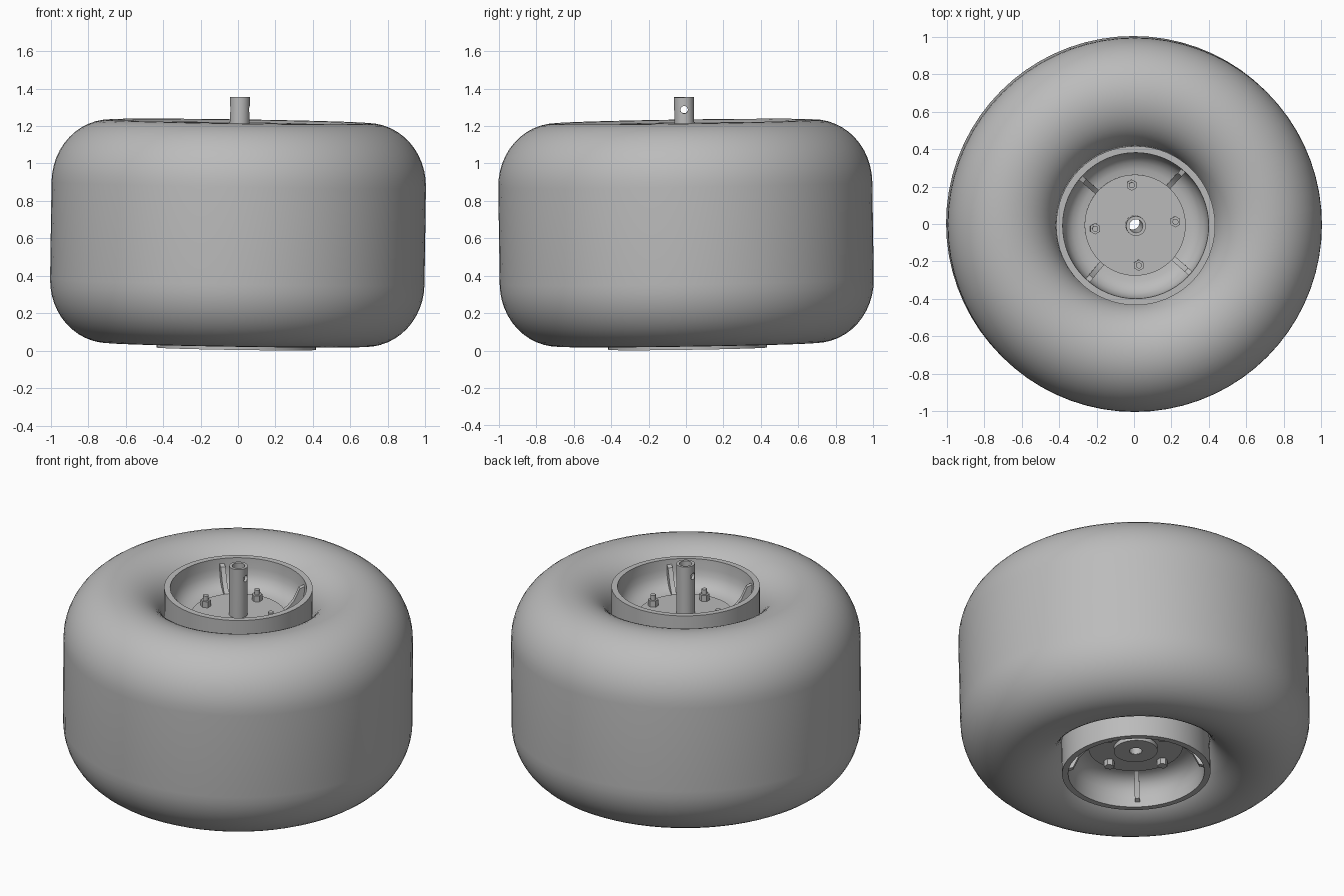
import bpy, bmesh
from math import sin, cos, pi, radians
from mathutils import Matrix, Euler

cube = bpy.data.objects.get("Cube")
if cube:
    bpy.data.objects.remove(cube, do_unlink=True)

grey = bpy.data.materials.new("plain grey")
grey.use_nodes = True
colour = (0.5, 0.5, 0.5, 1)
grey.diffuse_color = colour
grey.node_tree.nodes["Principled BSDF"].inputs["Base Color"].default_value = colour

# The whole wheel leans very slightly about its centre
LEAN = Matrix.Translation((0, 0, 0.628)) @ Euler((0.015, 0.015, 0)).to_matrix().to_4x4()


def finish(name, bm, smooth=30):
    bmesh.ops.recalc_face_normals(bm, faces=bm.faces)
    bm.transform(LEAN)
    mesh = bpy.data.meshes.new(name)
    bm.to_mesh(mesh)
    bm.free()
    mesh.materials.append(grey)
    obj = bpy.data.objects.new(name, mesh)
    bpy.context.collection.objects.link(obj)
    bpy.ops.object.select_all(action="DESELECT")
    obj.select_set(True)
    bpy.context.view_layer.objects.active = obj
    bpy.ops.object.shade_smooth_by_angle(angle=radians(smooth))
    return obj


def lathe(name, profile, segments=64, smooth=30):
    """Spin a closed (radius, height) outline around the axle."""
    bm = bmesh.new()
    rings = [[bm.verts.new((r * cos(2 * pi * s / segments), r * sin(2 * pi * s / segments), z))
              for r, z in profile] for s in range(segments)]
    count = len(profile)
    for s in range(segments):
        a, b = rings[s], rings[(s + 1) % segments]
        for i in range(count):
            j = (i + 1) % count
            bm.faces.new((a[i], b[i], b[j], a[j]))
    return finish(name, bm, smooth)


def prism(bm, sides, radius, z0, z1, x, y):
    bmesh.ops.create_cone(bm, cap_ends=True, segments=sides, radius1=radius, radius2=radius,
                          depth=z1 - z0, matrix=Matrix.Translation((x, y, (z0 + z1) / 2)))


# Tyre: straight tread with rounded shoulders rolling in to the rim
upper = []
STEPS = 24
for i in range(STEPS + 1):
    a = pi * i / STEPS
    if a <= pi / 2:
        upper.append((0.69 + 0.31 * cos(a), 0.26 + 0.337 * sin(a)))
    else:
        upper.append((0.69 + 0.28 * cos(a), 0.26 + 0.337 * max(sin(a), 0) ** 0.75))
lower = [(r, -z) for r, z in reversed(upper)]
lathe("tyre", upper + lower, 72, 40)


def half_wheel(side, sign, face):
    """One dished rim with its hub plate, gussets and bolts."""
    def flip(points):
        return [(r, sign * (face - d)) for r, d in points]

    bowl = [(0.425, 0.0), (0.39, 0.0), (0.387, 0.06), (0.38, 0.1), (0.363, 0.135),
            (0.335, 0.16), (0.3, 0.174), (0.25, 0.178), (0.25, 0.21), (0.41, 0.21), (0.425, 0.2)]
    lathe(side + "_rim", flip(bowl))
    lathe(side + "_hub_plate", flip([(0.04, 0.168), (0.27, 0.168), (0.27, 0.2), (0.04, 0.2)]))

    # Gussets bracing the dish
    bm = bmesh.new()
    shape = flip([(0.265, 0.172), (0.29, 0.155), (0.325, 0.115), (0.36, 0.04),
                  (0.39, 0.03), (0.39, 0.18), (0.265, 0.18)])
    for k in range(4):
        turn = Matrix.Rotation(radians(49 + 90 * k), 3, "Z")
        faces = []
        for t in (-0.014, 0.014):
            verts = [bm.verts.new((r, t, z)) for r, z in shape]
            bmesh.ops.rotate(bm, verts=verts, cent=(0, 0, 0), matrix=turn)
            faces.append(verts)
            bm.faces.new(verts)
        for i in range(len(shape)):
            j = (i + 1) % len(shape)
            bm.faces.new((faces[0][i], faces[0][j], faces[1][j], faces[1][i]))
    finish(side + "_gussets", bm)

    # Hex fasteners; only the upper side shows threaded ends
    bm = bmesh.new()
    for k in range(4):
        a = radians(5 + 90 * k)
        x, y = 0.215 * cos(a), 0.215 * sin(a)
        heights = sorted((sign * (face - 0.18), sign * (face - 0.13)))
        prism(bm, 6, 0.03, *heights, x, y)
        if sign > 0:
            prism(bm, 16, 0.016, face - 0.14, face - 0.1, x, y)
    finish(side + "_bolts", bm)


half_wheel("upper", 1, 0.586)
half_wheel("lower", -1, 0.618)

# Boss under the lower plate
lathe("lower_boss", [(0.037, -0.475), (0.125, -0.475), (0.125, -0.43), (0.037, -0.43)], 48)

# Hollow axle with a cross-drilled pin hole
axle = lathe("axle", [(0.053, 0.727), (0.036, 0.727), (0.036, -0.472), (0.053, -0.472)], 32)
bm = bmesh.new()
bmesh.ops.create_cone(bm, cap_ends=True, segments=20, radius1=0.02, radius2=0.02, depth=0.3,
                      matrix=Matrix.Translation((0, 0, 0.66)) @ Matrix.Rotation(pi / 2, 4, "Y"))
cutter = finish("pin_hole_cutter", bm)
cutter.hide_render = True
drill = axle.modifiers.new("pin_hole", "BOOLEAN")
drill.operation = "DIFFERENCE"
drill.solver = "EXACT"
drill.object = cutter
bpy.context.view_layer.update()
drilled = bpy.data.meshes.new_from_object(axle.evaluated_get(bpy.context.evaluated_depsgraph_get()))
axle.modifiers.clear()
axle.data = drilled
bpy.data.objects.remove(cutter, do_unlink=True)
bpy.ops.object.select_all(action="DESELECT")
axle.select_set(True)
bpy.context.view_layer.objects.active = axle
bpy.ops.object.shade_smooth_by_angle(angle=radians(30))
